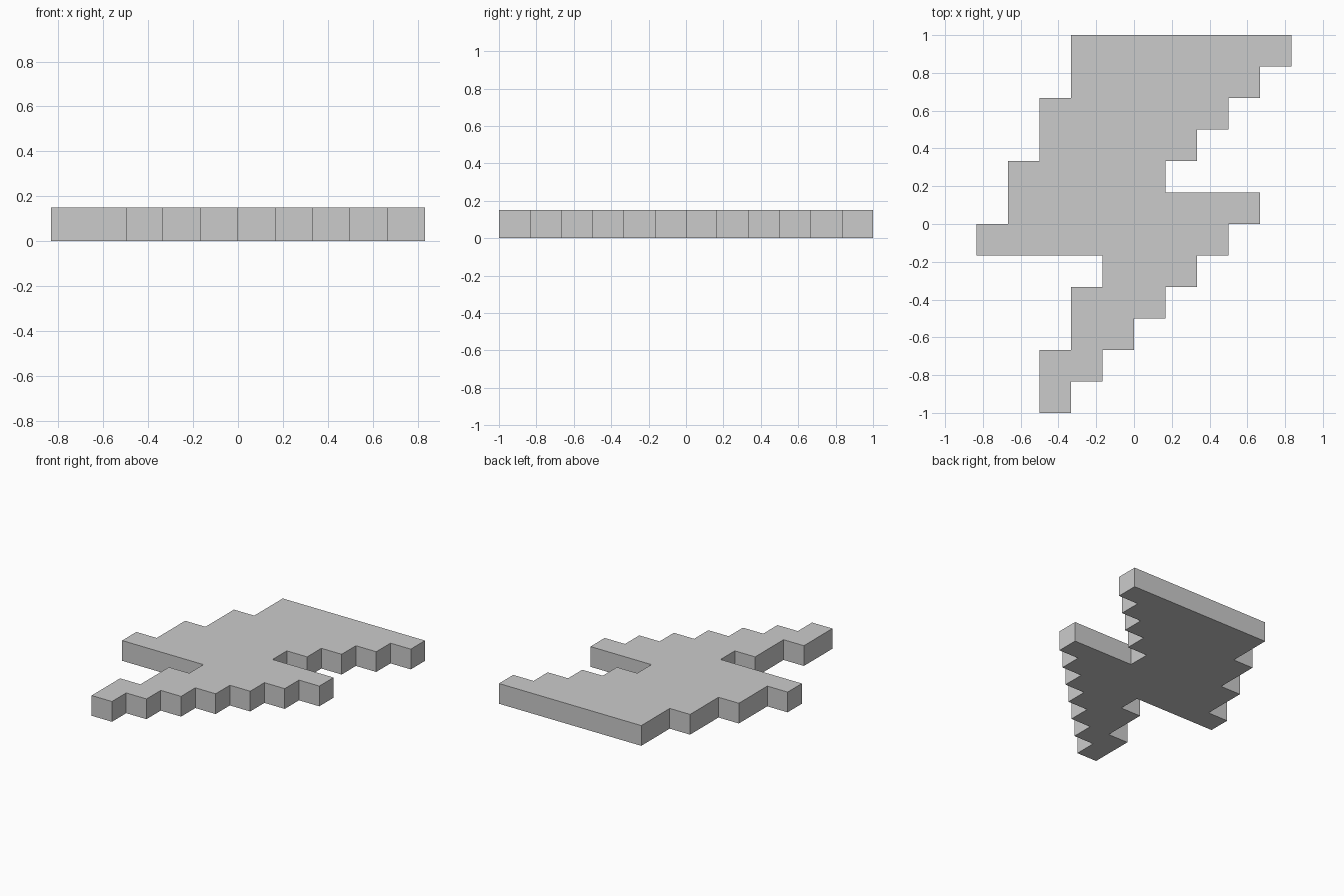
import bpy
import bmesh

if "Cube" in bpy.data.objects:
    bpy.data.objects.remove(bpy.data.objects["Cube"])

CELL = 1 / 6      # grid step of the stepped outline
THICKNESS = 0.15

# Left and right edge of each row in cells, from the back (y = 1) to the front
ROWS = [(-2, 5), (-2, 4), (-3, 3), (-3, 2), (-4, 1), (-4, 4),
        (-5, 3), (-1, 2), (-2, 1), (-2, 0), (-3, -1), (-3, -2)]


def stepped_side(edges):
    """Corner points of one stepped side, back to front, without collinear points."""
    points = []
    top = len(ROWS) // 2
    for i, x in enumerate(edges):
        if i and x == edges[i - 1]:
            points[-1] = (x, top - i - 1)
        else:
            points += [(x, top - i), (x, top - i - 1)]
    return points


# Outline: down the right side, back up the left side
right = stepped_side([r for _, r in ROWS])
left = stepped_side([l for l, _ in ROWS])
outline = right + left[::-1]

# Flat lightning bolt plate: one profile extruded upwards
bm = bmesh.new()
base = bm.faces.new([bm.verts.new((x * CELL, y * CELL, 0)) for x, y in outline])
extruded = bmesh.ops.extrude_face_region(bm, geom=[base], use_keep_orig=True)
top_verts = [g for g in extruded["geom"] if isinstance(g, bmesh.types.BMVert)]
bmesh.ops.translate(bm, verts=top_verts, vec=(0, 0, THICKNESS))
bmesh.ops.recalc_face_normals(bm, faces=bm.faces)

mesh = bpy.data.meshes.new("lightning_bolt")
bm.to_mesh(mesh)
bm.free()
bolt = bpy.data.objects.new("lightning_bolt", mesh)
bpy.context.collection.objects.link(bolt)
